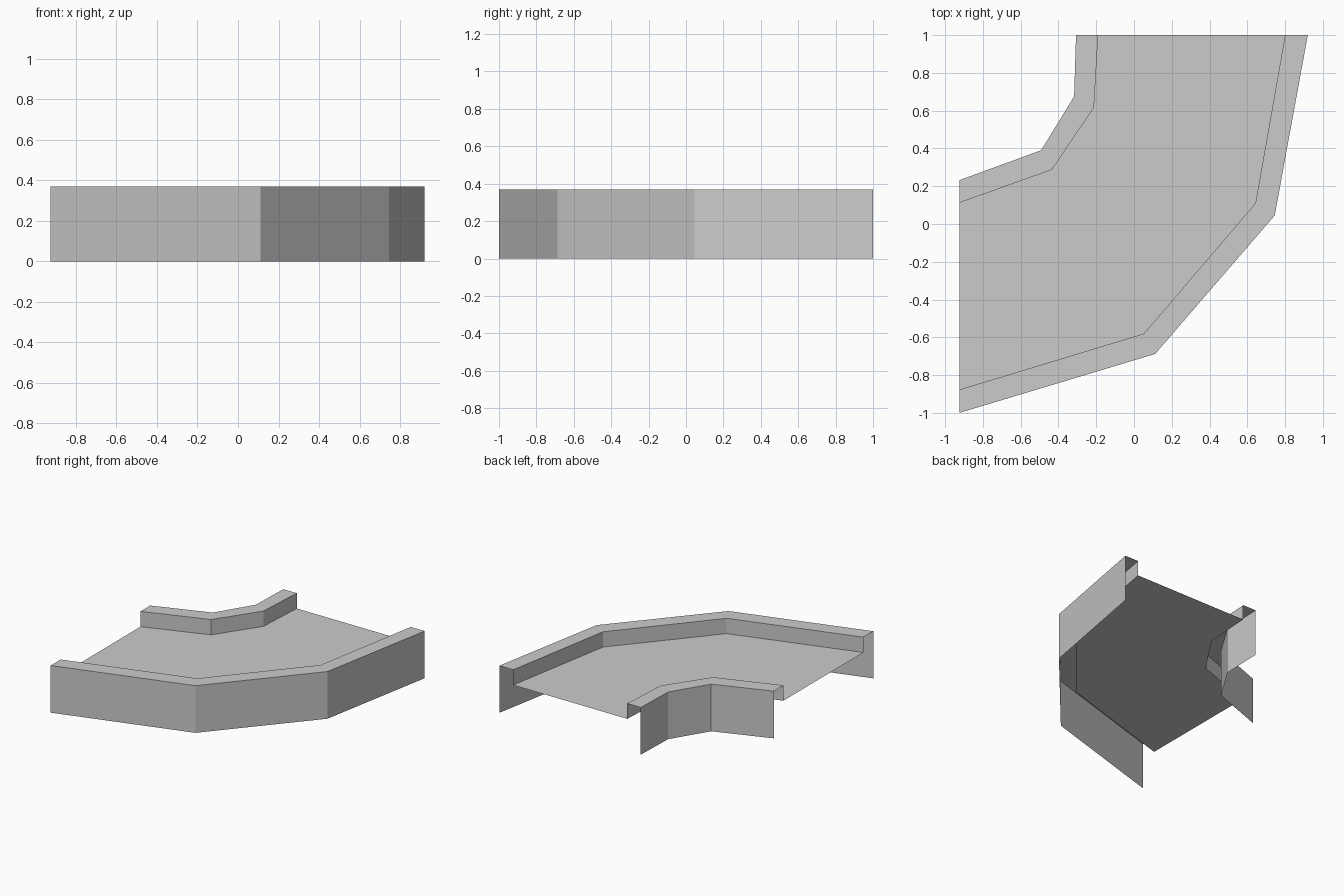
import bpy
import bmesh

cube = bpy.data.objects.get("Cube")
if cube:
    bpy.data.objects.remove(cube, do_unlink=True)

# One grey for the whole track piece
grey = bpy.data.materials.new("plain_grey")
grey.use_nodes = True
colour = (0.6, 0.6, 0.6, 1)
grey.diffuse_color = colour
grey.node_tree.nodes["Principled BSDF"].inputs["Base Color"].default_value = colour

TOP, FLOOR = 0.37, 0.25

# Plan outlines of the bend, from the left-hand end to the back end
outer_rim = [(-0.925, -1), (0.112, -0.688), (0.745, 0.045), (0.92, 1)]
outer_edge = [(-0.925, -0.877), (0.053, -0.58), (0.643, 0.11), (0.80, 1)]
inner_edge = [(-0.925, 0.112), (-0.435, 0.287), (-0.212, 0.617), (-0.19, 1)]
inner_rim = [(-0.925, 0.232), (-0.492, 0.39), (-0.317, 0.675), (-0.307, 1)]


def loft(name, *rails):
    """Open sheet joining successive rails, each an outline at a height."""
    bm = bmesh.new()
    rows = [[bm.verts.new((x, y, z)) for x, y in path] for path, z in rails]
    for a, b in zip(rows, rows[1:]):
        for i in range(len(a) - 1):
            bm.faces.new((a[i], a[i + 1], b[i + 1], b[i]))
    mesh = bpy.data.meshes.new(name)
    bm.to_mesh(mesh)
    bm.free()
    mesh.materials.append(grey)
    obj = bpy.data.objects.new(name, mesh)
    bpy.context.collection.objects.link(obj)


# Raised kerbs, open at the ends and underneath
loft("outer_kerb", (outer_rim, 0), (outer_rim, TOP),
     (outer_edge, TOP), (outer_edge, FLOOR))
loft("inner_kerb", (inner_edge, FLOOR), (inner_edge, TOP),
     (inner_rim, TOP), (inner_rim, 0))

# Flat track bed between the kerbs
loft("track_bed", (outer_edge, FLOOR), (inner_edge, FLOOR))
